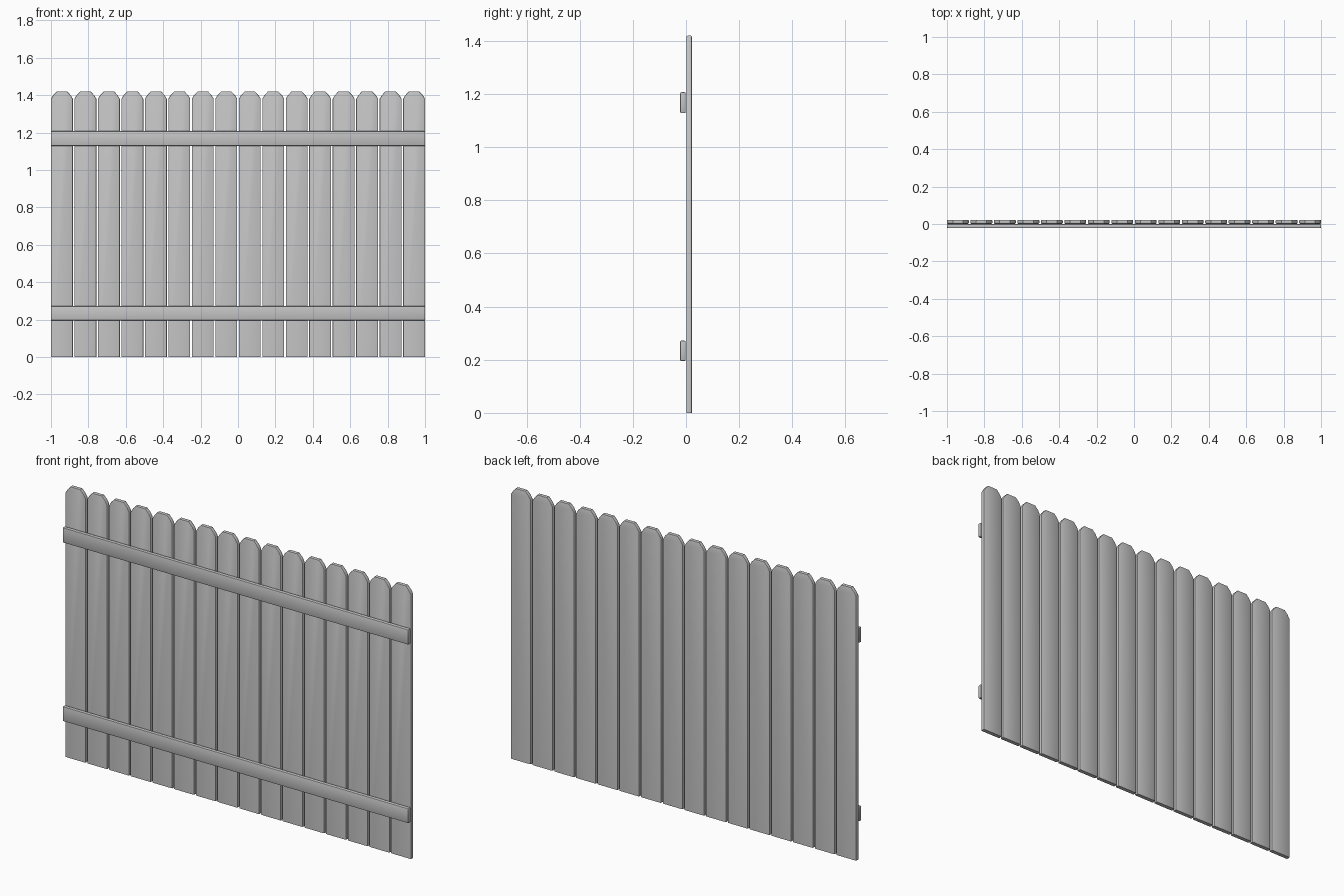
import bpy
import bmesh

cube = bpy.data.objects.get("Cube")
if cube:
    bpy.data.objects.remove(cube, do_unlink=True)

# Single plain grey
grey = bpy.data.materials.new("weathered_grey")
grey.use_nodes = True
colour = (0.55, 0.55, 0.55, 1)
grey.diffuse_color = colour
bsdf = grey.node_tree.nodes["Principled BSDF"]
bsdf.inputs["Base Color"].default_value = colour
bsdf.inputs["Roughness"].default_value = 0.8

COUNT = 16
WIDTH = 0.117
HEIGHT = 1.42
SHOULDER = 1.38
DEPTH = 0.021
BEVEL = 0.005
PITCH = (2 - WIDTH) / (COUNT - 1)


def board(name, outline, y_front, y_back, x=0, flat_bottom=False):
    """Extrude an x-z outline along y and soften its edges."""
    bm = bmesh.new()
    front = bm.faces.new([bm.verts.new((px, y_front, pz)) for px, pz in outline])
    back = bmesh.ops.extrude_face_region(bm, geom=[front])["geom"]
    moved = [v for v in back if isinstance(v, bmesh.types.BMVert)]
    bmesh.ops.translate(bm, verts=moved, vec=(0, y_back - y_front, 0))
    bmesh.ops.recalc_face_normals(bm, faces=bm.faces)
    edges = [e for e in bm.edges
             if not (flat_bottom and all(v.co.z < BEVEL for v in e.verts))]
    # Only long edges around both broad faces are rounded
    edges = [e for e in edges
             if not flat_bottom or abs(e.verts[0].co.y - e.verts[1].co.y) < BEVEL]
    bmesh.ops.bevel(bm, geom=edges, offset=BEVEL, segments=2,
                    profile=0.5, affect='EDGES', clamp_overlap=True)
    mesh = bpy.data.meshes.new(name)
    bm.to_mesh(mesh)
    bm.free()
    mesh.materials.append(grey)
    obj = bpy.data.objects.new(name, mesh)
    obj.location.x = x
    bpy.context.collection.objects.link(obj)
    bpy.ops.object.select_all(action='DESELECT')
    obj.select_set(True)
    bpy.context.view_layer.objects.active = obj
    bpy.ops.object.shade_smooth_by_angle()
    return obj


# Upright pickets with clipped corners at the top
half = WIDTH / 2
right_side = [(half, 0), (half, SHOULDER), (half - 0.012, SHOULDER + 0.02),
              (half - 0.031, HEIGHT)]
picket_outline = right_side + [(-px, pz) for px, pz in reversed(right_side)]
for i in range(COUNT):
    board(f"picket_{i + 1}", picket_outline, 0.001, 0.001 + DEPTH,
          x=-1 + half + i * PITCH, flat_bottom=True)

# Horizontal rails across the front
for name, low, high in (("lower_rail", 0.195, 0.272), ("upper_rail", 1.128, 1.207)):
    board(name, [(-1, low), (1, low), (1, high), (-1, high)], -0.022, -0.001)
